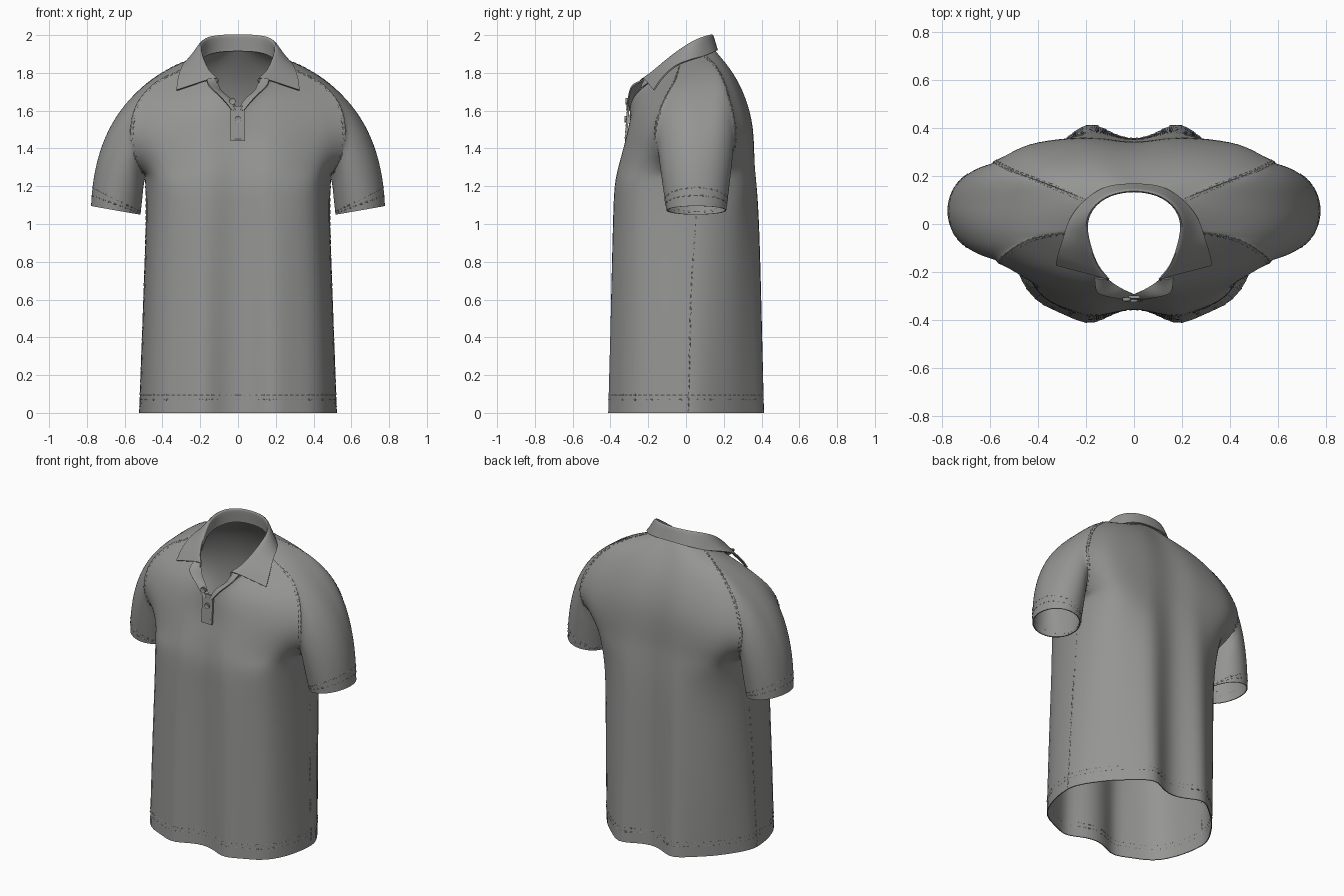
import bpy, bmesh, math
from mathutils import Vector as V

if "Cube" in bpy.data.objects:
    bpy.data.objects.remove(bpy.data.objects["Cube"])

fabric = bpy.data.materials.new("grey_fabric")
fabric.diffuse_color = (0.30, 0.30, 0.295, 1)
fabric.use_nodes = True
fabric.node_tree.nodes["Principled BSDF"].inputs["Base Color"].default_value = fabric.diffuse_color
SUB, NC = 5, 18


def spline(pts, n, a=None, b=None):
    """Smooth curve through points, n samples per span."""
    pts = [V(p) for p in pts]
    q = [a or 2 * pts[0] - pts[1]] + pts + [b or 2 * pts[-1] - pts[-2]]
    out = []
    for i in range(1, len(q) - 2):
        p0, p1, p2, p3 = q[i - 1:i + 3]
        for k in range(n):
            t = k / n
            out.append(0.5 * (2 * p1 + (p2 - p0) * t + (2 * p0 - 5 * p1 + 4 * p2 - p3) * t * t
                              + (3 * p1 - p0 - 3 * p2 + p3) * t ** 3))
    return out + [pts[-1]]


def flip(p):
    return V((-p.x, p.y, p.z))


def finish(ob, thick):
    bpy.context.view_layer.objects.active = ob
    for o in bpy.context.selected_objects:
        o.select_set(False)
    ob.select_set(True)
    if thick:
        m = ob.modifiers.new("cloth", 'SOLIDIFY')
        m.thickness, m.offset = thick, 0
        bpy.ops.object.modifier_apply(modifier=m.name)
    bpy.ops.object.shade_smooth_by_angle(angle=math.radians(50))


def sheet(name, grids, closed=False, thick=0.006):
    """Skin one or more grids of points into one welded cloth object."""
    bm = bmesh.new()
    for g in grids:
        vs = [[bm.verts.new(p) for p in row] for row in g]
        n = len(g[0])
        for r0, r1 in zip(vs, vs[1:]):
            for k in range(n if closed else n - 1):
                bm.faces.new((r0[k], r0[(k + 1) % n], r1[(k + 1) % n], r1[k]))
    bmesh.ops.remove_doubles(bm, verts=bm.verts, dist=1e-4)
    bmesh.ops.recalc_face_normals(bm, faces=bm.faces)
    me = bpy.data.meshes.new(name)
    bm.to_mesh(me)
    bm.free()
    me.materials.append(fabric)
    ob = bpy.data.objects.new(name, me)
    bpy.context.collection.objects.link(ob)
    finish(ob, thick)
    return ob


# Body panels: right half rows from centre (or neckline) out to side or raglan seam
LOW = [(0, .35, .405, .44, .275, .52, .01), (.55, .35, .392, .43, .265, .50, .025),
       (1.0, .352, .38, .415, .26, .485, .05)]
F_EDGE = [(.49, .07, 1.24), (.51, -.06, 1.28), (.55, -.14, 1.37), (.565, -.16, 1.5),
          (.53, -.12, 1.64), (.43, -.06, 1.75), (.29, -.035, 1.82), (.21, -.03, 1.85)]
F_ROWS = [[(0, -.355, 1.17), (.19, -.373, 1.19), (.41, -.265, 1.21)],
          [(0, -.343, 1.27), (.19, -.357, 1.28), (.41, -.255, 1.28)],
          [(0, -.325, 1.37), (.19, -.33, 1.38), (.41, -.25, 1.38)],
          [(0, -.30, 1.48), (.19, -.30, 1.50), (.41, -.235, 1.5)],
          [(0, -.295, 1.58), (.18, -.27, 1.61), (.38, -.195, 1.63)],
          [(.06, -.285, 1.66), (.18, -.222, 1.69), (.31, -.14, 1.718)],
          [(.13, -.23, 1.72), (.18, -.165, 1.753), (.235, -.10, 1.788)],
          [(.17, -.17, 1.765), (.185, -.125, 1.795), (.197, -.08, 1.822)]]
B_EDGE = [(.49, .07, 1.24), (.52, .17, 1.29), (.57, .25, 1.40), (.58, .255, 1.53),
          (.50, .215, 1.70), (.36, .165, 1.82), (.17, .09, 1.90)]
B_ROWS = [[(0, .345, 1.20), (.2, .37, 1.20), (.41, .295, 1.22)],
          [(0, .34, 1.31), (.2, .36, 1.31), (.415, .315, 1.30)],
          [(0, .34, 1.43), (.2, .357, 1.42), (.43, .332, 1.41)],
          [(0, .33, 1.56), (.2, .345, 1.56), (.43, .318, 1.55)],
          [(0, .29, 1.70), (.18, .295, 1.71), (.37, .265, 1.71)],
          [(0, .225, 1.82), (.13, .225, 1.83), (.26, .203, 1.83)],
          [(0, .15, 1.92), (.06, .145, 1.918), (.12, .125, 1.91)]]


def panel(rows, edge, s):
    keys = []
    for z, c, l, x, y, xe, ye in LOW:
        k = (1 - z / 1.4) if s > 0 else 0  # the back hem is narrower at its corners
        keys.append([(0, c * s, z), (.2, l * s, z), (x - .03 * k, (y - .05 * k) * s, z), (xe, ye, z)])
    keys += [r + [e] for r, e in zip(rows, edge)]
    lines = []
    for r in keys:
        r = [V(p) for p in r]
        a = flip(r[1]) if r[0].x == 0 else None
        if a:
            a.z = r[1].z
        b = V((r[2].x, 2 * r[3].y - r[2].y, r[2].z)) if r[3].z < 1.25 else None
        lines.append(spline(r, NC // 3, a, b))
    cols = [spline([l[i] for l in lines], SUB) for i in range(NC + 1)]
    for i, c in enumerate(cols):
        w = 1 - (i / NC) ** 6
        for _ in range(8):  # relax the rows so the cloth flows over the chest
            c[1:-1] = [q.lerp((p + r) / 2, .5 * w) for p, q, r in zip(c, c[1:], c[2:])]
        for p in c:  # soft vertical folds towards the hem
            p.x = max(p.x, 0) if p.x > 1e-3 else 0
            fade = max(0, 1 - p.z / 1.3) * (1 - (i / NC) ** 3)
            p.y += s * .004 * math.cos(p.x * 31) * fade
    return cols


F, B = panel(F_ROWS, F_EDGE, -1), panel(B_ROWS, B_EDGE, 1)
A = len(LOW) * SUB  # index of the armpit
for k in range(A + 1):
    mid = (F[-1][k] + B[-1][k]) / 2
    F[-1][k], B[-1][k] = mid, mid.copy()
mirror = lambda g: [[flip(p) for p in r] for r in g]
sheet("shirt_body", [F, B, mirror(F), mirror(B)])

# Raglan sleeves: swept from the seam loop round the shoulder to the cuff
front, back = F[-1][A:], B[-1][A:][::-1]
arc = [front[-1].lerp(back[0], k / 5) + V((.012, 0, 0)) * math.sin(math.pi * k / 5) for k in range(1, 5)]
seam = front + arc + back[:-1]
nf, nb = len(front) - 1, len(back) - 1
angles = [.94 * math.pi * k / nf for k in range(nf + 1)]
angles += [math.pi * (.94 + .12 * k / 5) for k in range(1, 5)]
angles += [math.pi * (1.06 + .94 * k / nb) for k in range(nb)]


def oval(top, bottom, yc, ry, a):
    t, b = V((top[0], yc, top[1])), V((bottom[0], yc, bottom[1]))
    return (t + b) / 2 - (t - b) / 2 * math.cos(a) - V((0, ry * math.sin(a), 0))


def sleeve(t):
    r = [p * (1 - t) ** 2 + oval((.75, 1.72), (.505, 1.15), .05, .21, a) * 2 * t * (1 - t)
         + oval((.775, 1.095), (.52, 1.05), .055, .155, a) * t * t for p, a in zip(seam, angles)]
    w = .5 * min(1, 3 * t) * (1 - t)
    for _ in range(14):  # relax the loop so no ridges run down the shoulder
        r = [r[k].lerp((r[k - 1] + r[(k + 1) % len(r)]) / 2, w) for k in range(len(r))]
    return r


rings = [sleeve(k / 24) for k in range(25)]
sheet("sleeve_right", [rings], True)
sheet("sleeve_left", [mirror(rings)], True)

# Collar: neck seam, rolled fold and falling leaf, from centre back to front
NECK = [(0, .14, 1.915), (.1, .125, 1.91), (.17, .075, 1.89), (.205, -.01, 1.855),
        (.185, -.11, 1.80), (.165, -.18, 1.76), (.12, -.235, 1.72)]
FOLD = [(0, .138, 2.0), (.1, .12, 1.996), (.17, .07, 1.98), (.2, 0, 1.943),
        (.19, -.09, 1.878), (.16, -.17, 1.812), (.12, -.225, 1.77)]
LEAF = [(0, .165, 1.92), (.12, .15, 1.912), (.21, .09, 1.888), (.265, .02, 1.868),
        (.295, -.06, 1.832), (.316, -.125, 1.772), (.325, -.17, 1.708)]
curves = []
for line in (NECK, FOLD, LEAF):
    p1 = V(line[1])
    curves.append(spline(line, 5, flip(p1)))
collar = [spline(c, 8) for c in zip(*curves)]
sheet("collar", [collar, mirror(collar)], thick=.008)

# Open front edges of the neck, turned outwards
inner = spline([(0, -.293, 1.60), (.04, -.275, 1.66), (.09, -.245, 1.705), (.115, -.22, 1.765)], 5)
outer = spline([(.03, -.313, 1.60), (.08, -.306, 1.66), (.152, -.285, 1.73), (.165, -.222, 1.765)], 5)
lapel = [[a, a.lerp(b, .5) + V((0, -.008, .004)), b] for a, b in zip(inner, outer)]
sheet("neck_facing_right", [lapel], thick=.008)
sheet("neck_facing_left", [mirror(lapel)], thick=.008)

# Button placket
placket = [[V((x, -.318 + (z - 1.44) * .07, z)) for x in (-.04, -.002, .036)]
           for z in (1.44, 1.49, 1.54, 1.59, 1.625)]
sheet("placket", [placket], thick=.012)

# Buttons with a recessed face
for i, loc in enumerate([(0, -.318, 1.555), (-.03, -.314, 1.65)]):
    bpy.ops.mesh.primitive_cylinder_add(vertices=24, radius=.017, depth=.014, location=loc,
                                        rotation=(math.pi / 2, 0, 0))
    ob = bpy.context.object
    ob.name = f"button_{i + 1}"
    bm = bmesh.new()
    bm.from_mesh(ob.data)
    caps = [f for f in bm.faces if len(f.verts) > 4]
    bmesh.ops.inset_individual(bm, faces=caps, thickness=.005, depth=-.003)
    bm.to_mesh(ob.data)
    bm.free()
    ob.data.materials.append(fabric)
    finish(ob, 0)

# Seam stitching: short raised dashes along hem, cuffs, raglan and side seams
cu = bpy.data.curves.new("seam_stitching", 'CURVE')
cu.dimensions, cu.bevel_depth, cu.bevel_resolution, cu.use_fill_caps = '3D', .005, 0, True
cu.materials.append(fabric)


def stitch(path, dash=.02, gap=.012):
    d, nxt = 0, 0
    for a, b in zip(path, path[1:]):
        ln = (b - a).length
        while ln > 1e-6 and nxt < d + ln:
            p = a.lerp(b, (nxt - d) / ln)
            q = p + (b - a).normalized() * dash
            for f in (lambda v: v, flip):
                s = cu.splines.new('POLY')
                s.points.add(1)
                s.points[0].co, s.points[1].co = (*f(p), 1), (*f(q), 1)
            nxt += dash + gap
        d += ln


def at_height(col, z):
    for a, b in zip(col, col[1:]):
        if a.z <= z <= b.z:
            return a.lerp(b, (z - a.z) / (b.z - a.z))


for z in (.07, .095):
    stitch([at_height(c, z) for c in F] + [at_height(c, z) for c in B[::-1]])
for t in (.92, .955):
    r = sleeve(t)
    stitch(r + r[:1])
r = sleeve(.025)
for path in (r[:nf + 1], r[nf + 5:], [a.lerp(b, .6) for a, b in zip(F[-2][A:], F[-1][A:])],
             [a.lerp(b, .6) for a, b in zip(B[-2][A:], B[-1][A:])], F[-1][:A + 1]):
    stitch(path)
stitch([V((.028, -.308, 1.60)), V((.028, -.32, 1.45)), V((0, -.32, 1.45))])
bpy.context.collection.objects.link(bpy.data.objects.new("seam_stitching", cu))
